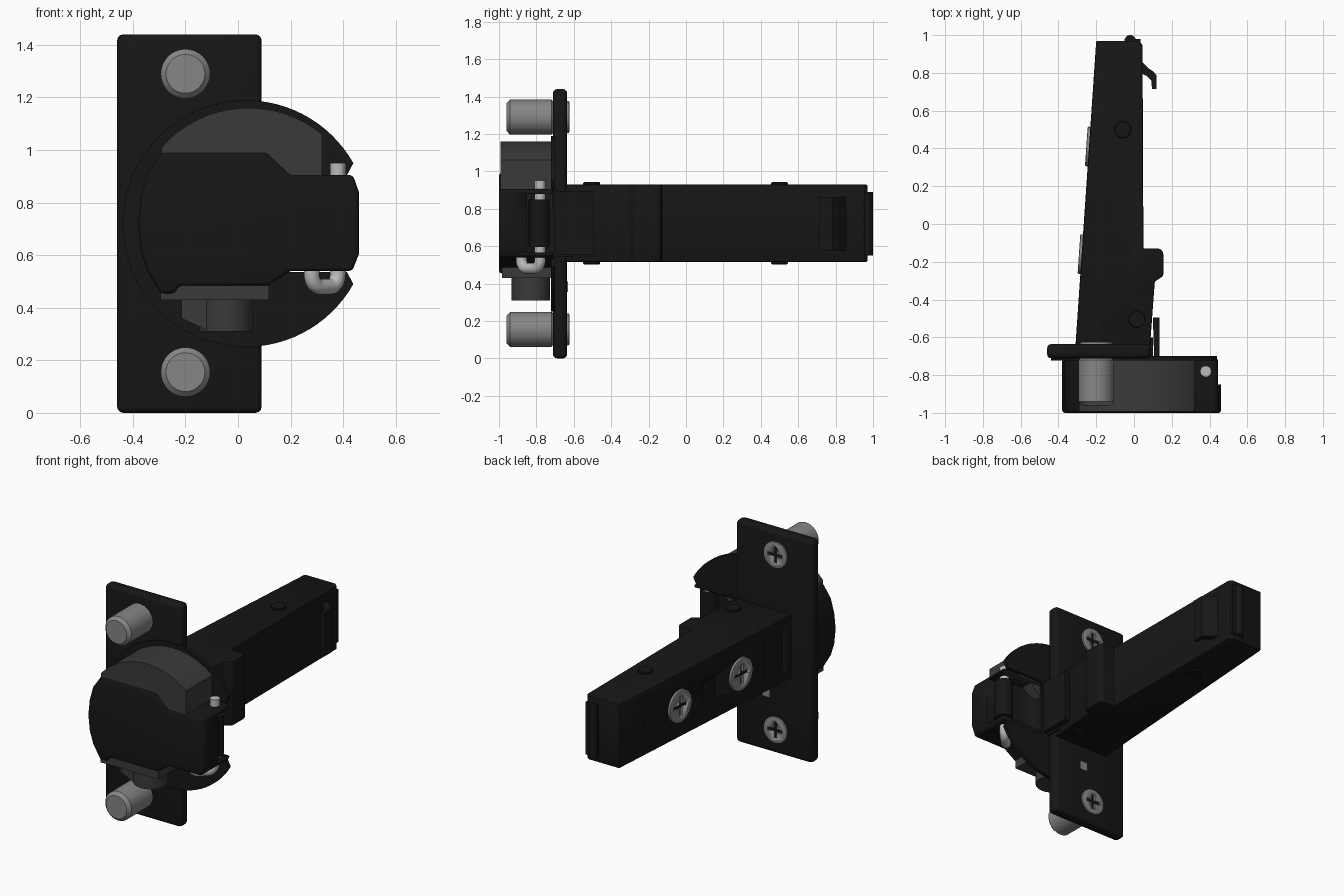
import bpy, bmesh, math
from mathutils import Vector, Matrix

if "Cube" in bpy.data.objects:
    bpy.data.objects.remove(bpy.data.objects["Cube"])


def material(name, r):
    m = bpy.data.materials.new(name)
    m.diffuse_color = (r, r, r * 0.96, 1)
    m.use_nodes = True
    m.node_tree.nodes["Principled BSDF"].inputs["Base Color"].default_value = m.diffuse_color
    return m


BLACK = material("black_finish", 0.008)
DARK = material("dark_grey", 0.042)
STEEL = material("steel", 0.24)
BRIGHT = material("bright_steel", 0.5)


def activate(ob):
    bpy.ops.object.select_all(action='DESELECT')
    ob.select_set(True)
    bpy.context.view_layer.objects.active = ob


def prism(name, pts, a, b, axis, mat, bevel=0, segs=3):
    """Extrude a 2D outline from a to b along an axis."""
    put = {'x': lambda p, t: (t, p[0], p[1]),
           'y': lambda p, t: (p[0], t, p[1]),
           'z': lambda p, t: (p[0], p[1], t)}[axis]
    bm = bmesh.new()
    lo = [bm.verts.new(put(p, a)) for p in pts]
    hi = [bm.verts.new(put(p, b)) for p in pts]
    bm.faces.new(lo)
    bm.faces.new(hi)
    n = len(pts)
    for i in range(n):
        j = (i + 1) % n
        bm.faces.new((lo[i], lo[j], hi[j], hi[i]))
    bmesh.ops.recalc_face_normals(bm, faces=bm.faces)
    me = bpy.data.meshes.new(name)
    bm.to_mesh(me)
    bm.free()
    ob = bpy.data.objects.new(name, me)
    bpy.context.collection.objects.link(ob)
    me.materials.append(mat)
    activate(ob)
    if bevel:
        m = ob.modifiers.new("bevel", 'BEVEL')
        m.width, m.segments, m.limit_method = bevel, segs, 'ANGLE'
        m.angle_limit = math.radians(40)
        bpy.ops.object.modifier_apply(modifier=m.name)
    bpy.ops.object.shade_smooth_by_angle(angle=math.radians(30))
    return ob


def arc(cx, cy, r, a0, a1, n):
    return [(cx + r * math.cos(math.radians(a0 + (a1 - a0) * i / n)),
             cy + r * math.sin(math.radians(a0 + (a1 - a0) * i / n))) for i in range(n + 1)]


def circle(cx, cy, r, n=40):
    return arc(cx, cy, r, 0, 360, n)[:-1]


def rect(x0, x1, y0, y1):
    return [(x0, y0), (x1, y0), (x1, y1), (x0, y1)]


def cut(ob, *cutters):
    for c in cutters:
        activate(ob)
        m = ob.modifiers.new("cut", 'BOOLEAN')
        m.operation, m.object, m.solver = 'DIFFERENCE', c, 'EXACT'
        bpy.ops.object.modifier_apply(modifier=m.name)
        bpy.data.objects.remove(c)
    return ob


def screw(name, r, pos, matrix):
    """Cross-head screw facing -x, then turned into place."""
    ob = prism(name, circle(0, 0, r), -0.014, 0.03, 'x', STEEL, 0.006, 2)
    w, l = r * 0.13, r * 0.62
    cut(ob, prism("slot_a", rect(-w, w, -l, l), -0.05, 0.0, 'x', STEEL),
        prism("slot_b", rect(-l, l, -w, w), -0.05, 0.001, 'x', STEEL))
    ob.matrix_world = Matrix.Translation(pos) @ matrix
    return ob


# mounting plate with rounded outline and softened back edge
plate = prism("mounting_plate", rect(-0.46, 0.09, 0, 1.44), -0.712, -0.635, 'y', BLACK, 0.024)

# round flange, notched on the right where the link comes through
A = math.degrees(math.asin(0.23 / 0.469))
flange = prism("cup_flange",
               arc(0.03, 0.72, 0.469, A, 360 - A, 72) + [(0.415, 0.535), (0.15, 0.535), (0.15, 0.905), (0.415, 0.905)],
               -0.722, -0.70, 'y', BLACK)

# grey cup body: arched top and lower strip
body_arc = [p for p in arc(0.04, 0.72, 0.44, 50.5, 138.6, 32)]
prism("cup_body", body_arc + [(-0.29, 0.8), (0.15, 0.8), (0.22, 0.88), (0.32, 0.88)],
      -0.992, -0.715, 'y', DARK)
prism("cup_lower_strip", rect(-0.295, 0.118, 0.43, 0.5), -0.985, -0.715, 'y', DARK)

# black cup shell with link cavity
shell_pts = [(-0.29, 0.99), (0.11, 0.99), (0.20, 0.905), (0.437, 0.905), (0.46, 0.84), (0.46, 0.605),
             (0.435, 0.54), (0.20, 0.54), (0.115, 0.485), (-0.225, 0.485), (-0.24, 0.455), (-0.295, 0.455),
             (-0.345, 0.54), (-0.37, 0.62), (-0.38, 0.72), (-0.37, 0.82), (-0.345, 0.91)]
shell = prism("cup_shell", shell_pts, -1.0, -0.712, 'y', BLACK, 0.014)
cut(shell, prism("cavity", rect(0.15, 0.6, 0.565, 0.88), -0.85, -0.6, 'y', BLACK))

# damper switch under the cup
prism("switch_barrel", circle(-0.045, -0.83, 0.102), 0.31, 0.44, 'z', DARK)
prism("switch_lever", [(-0.215, 0.435), (-0.215, 0.36), (-0.11, 0.31), (-0.03, 0.31), (-0.03, 0.435)],
      -0.90, -0.76, 'y', DARK)
prism("switch_window", rect(-0.155, -0.105, 0.355, 0.41), -0.64, -0.632, 'y', STEEL)

# dowels and plate screws, top and bottom
to_back = Matrix.Rotation(math.radians(-90), 4, 'Z')
for label, z in (("upper", 1.29), ("lower", 0.155)):
    prism(label + "_dowel", circle(-0.2, z, 0.094), -0.96, -0.70, 'y', STEEL, 0.02, 1)
    screw(label + "_plate_screw", 0.085, Vector((-0.2, -0.638, z)), to_back)

# bent hinge pin
c = bpy.data.curves.new("hinge_pin", 'CURVE')
c.dimensions, c.bevel_depth, c.bevel_resolution, c.use_fill_caps = '3D', 0.03, 5, True
p0, p1 = Vector((0.38, -0.78)), Vector((0.28, -0.88))
path = [(0, 0.95)]
path += [(0.3 - 0.3 * math.cos(t), 0.53 - 0.05 * math.sin(t)) for t in (i * math.pi / 12 for i in range(7))]
path += [(1 - u, v) for u, v in reversed(path[1:])] + [(1, 0.6)]
sp = c.splines.new('POLY')
sp.points.add(len(path) - 1)
for pt, (u, z) in zip(sp.points, path):
    q = p0.lerp(p1, u)
    pt.co = (q.x, q.y, z, 1)
pin = bpy.data.objects.new("hinge_pin", c)
bpy.context.collection.objects.link(pin)
c.materials.append(BRIGHT)
activate(pin)
bpy.ops.object.convert(target='MESH')
bpy.ops.object.shade_smooth_by_angle(angle=math.radians(40))

# knuckle around the pin and curved link to the arm
prism("hinge_knuckle", circle(0.38, -0.785, 0.056), 0.595, 0.85, 'z', BLACK)
outer = [(0.135, -0.495), (0.135, -0.68)] + arc(0.235, -0.70, 0.1, 190, 270, 6) + [(0.37, -0.80)]
inner = [(0.37, -0.83)] + [(x, y) for x, y in arc(0.235, -0.70, 0.13, 270, 190, 6)] + [(0.10, -0.495)]
prism("curved_link", outer + inner, 0.555, 0.895, 'z', BLACK)
prism("link_root", rect(-0.2, 0.1, -0.72, -0.6), 0.545, 0.895, 'z', BLACK)

# tapered arm with cam bump on the right side
arm_pts = [(-0.31, -0.645), (-0.20, 0.97), (0.02, 0.97), (0.045, 0.95), (0.05, -0.13), (0.115, -0.13)]
arm_pts += arc(0.125, -0.16, 0.03, 80, 0, 4) + [(0.155, -0.275), (0.11, -0.305), (0.085, -0.645)]
arm = prism("hinge_arm", arm_pts, 0.515, 0.93, 'z', BLACK, 0.008, 2)


def arm_left(y):
    return -0.31 + 0.0685 * (y + 0.635)


# shallow recesses in the outer face of the arm
for y, w, h in ((0.12, 0.07, 0.07), (0.69, 0.05, 0.05), (-0.42, 0.03, 0.13), (-0.54, 0.025, 0.13)):
    x = arm_left(y)
    cut(arm, prism("recess", rect(y - w, y + w, 0.72 - h, 0.72 + h), x - 0.05, x + 0.012, 'x', BLACK))

# arm screws, slightly turned to the taper
tilt = Matrix.Rotation(-math.atan(0.0685), 4, 'Z')
for label, y in (("rear", 0.41), ("front", -0.16)):
    screw(label + "_arm_screw", 0.105, Vector((arm_left(y), y, 0.72)), tilt)

# rivets through the arm
for label, x, y in (("front", 0.015, -0.505), ("rear", -0.06, 0.5)):
    prism(label + "_rivet", circle(x, y, 0.045, 28), 0.503, 0.942, 'z', BLACK, 0.004, 1)

# release latch: rear nub and spring hook
prism("latch_nub", circle(-0.02, 0.97, 0.03, 24), 0.55, 0.89, 'z', BLACK)
prism("latch_rear", rect(-0.05, 0.035, 0.9, 0.98), 0.55, 0.89, 'z', BLACK)
prism("latch_hook", [(0.03, 0.87), (0.05, 0.85), (0.075, 0.825), (0.105, 0.805), (0.12, 0.785), (0.12, 0.715),
                     (0.095, 0.715), (0.092, 0.76), (0.065, 0.785), (0.03, 0.80)], 0.578, 0.862, 'z', BLACK)
